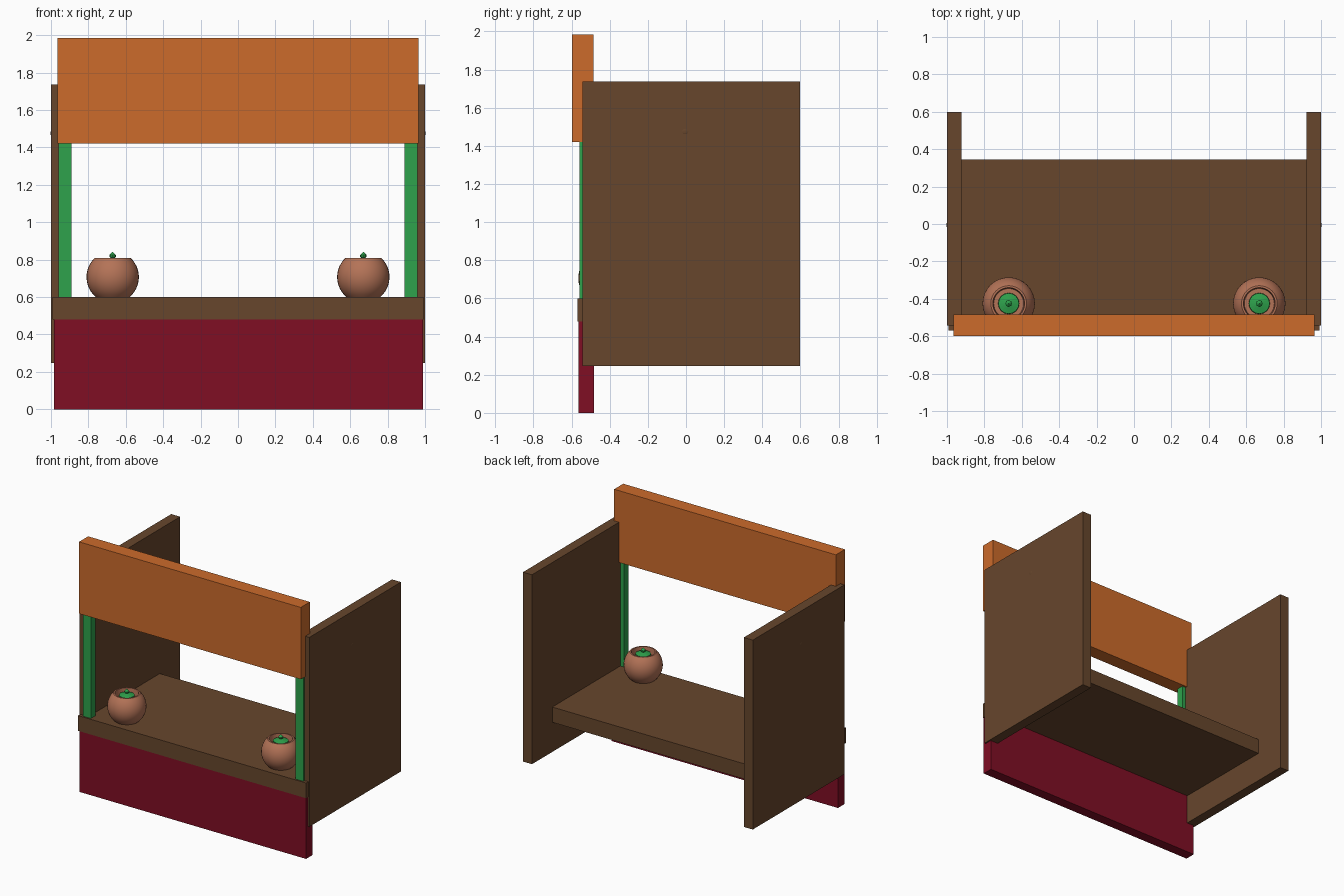
import bpy, bmesh, math

if "Cube" in bpy.data.objects:
    bpy.data.objects.remove(bpy.data.objects["Cube"])


def material(name, r, g, b):
    lin = [((c / 255 + 0.055) / 1.055) ** 2.4 for c in (r, g, b)]
    m = bpy.data.materials.new(name)
    m.diffuse_color = (*lin, 1)
    m.use_nodes = True
    m.node_tree.nodes["Principled BSDF"].inputs["Base Color"].default_value = m.diffuse_color
    return m


BROWN = material("wood brown", 103, 70, 44)
ORANGE = material("sign orange", 204, 107, 43)
GREEN = material("leaf green", 46, 162, 76)
MAROON = material("skirt maroon", 128, 14, 36)
CLAY = material("clay", 180, 115, 87)


def finish(name, bm, mat):
    bmesh.ops.recalc_face_normals(bm, faces=bm.faces)
    me = bpy.data.meshes.new(name)
    bm.to_mesh(me)
    bm.free()
    me.materials.append(mat)
    ob = bpy.data.objects.new(name, me)
    bpy.context.collection.objects.link(ob)
    return ob


def box(name, x0, x1, y0, y1, z0, z1, mat):
    bm = bmesh.new()
    bmesh.ops.create_cube(bm, size=1)
    for v in bm.verts:
        v.co = (x1 if v.co.x > 0 else x0, y1 if v.co.y > 0 else y0,
                z1 if v.co.z > 0 else z0)
    return finish(name, bm, mat)


def lathe(name, profile, x, y, mat, steps=32):
    # revolve (radius, height) points around a vertical axis
    bm = bmesh.new()
    vs = [bm.verts.new((x + r, y, z)) for r, z in profile]
    es = [bm.edges.new(p) for p in zip(vs, vs[1:])]
    bmesh.ops.spin(bm, geom=vs + es, cent=(x, y, 0), axis=(0, 0, 1),
                   angle=2 * math.pi, steps=steps)
    bmesh.ops.remove_doubles(bm, verts=bm.verts, dist=1e-4)
    return finish(name, bm, mat)


# sign board, counter and front skirt
box("sign_board", -0.965, 0.965, -0.598, -0.485, 1.42, 1.985, ORANGE)
box("counter", -0.992, 0.992, -0.57, 0.345, 0.48, 0.60, BROWN)
box("front_skirt", -0.985, 0.988, -0.565, -0.482, 0.0, 0.482, MAROON)

for s, side in ((-1, "left"), (1, "right")):
    # side panel and corner post
    box(side + "_panel", *sorted((s * 0.922, s)), -0.542, 0.598, 0.247, 1.737, BROWN)
    box(side + "_post", *sorted((s * 0.89, s * 0.96)), -0.558, -0.50, 0.59, 1.45, GREEN)

    # small peg on the outer face of the panel
    bm = bmesh.new()
    bmesh.ops.create_uvsphere(bm, u_segments=12, v_segments=6, radius=1)
    for v in bm.verts:
        v.co = (s * 0.998 + v.co.x * 0.004, -0.005 + v.co.y * 0.02, 1.475 + v.co.z * 0.015)
    finish(side + "_peg", bm, BROWN)

    # round pot with an open mouth
    px, py, pz, R = s * 0.67, -0.425, 0.707, 0.14
    arc = [math.radians(-50 + i * 97 / 12) for i in range(13)]
    prof = [(0, pz + R * math.sin(arc[0]))]
    prof += [(R * math.cos(a), pz + R * math.sin(a)) for a in arc]
    prof += [(0.085, 0.81), (0.08, 0.76), (0, 0.76)]
    pot = lathe(side + "_pot", prof, px, py, CLAY)
    bpy.context.view_layer.objects.active = pot
    pot.select_set(True)
    bpy.ops.object.shade_smooth_by_angle(angle=math.radians(35))
    pot.select_set(False)

    # plant inside the pot with a small bud on top
    lathe(side + "_plant", [(0, 0.755), (0.057, 0.755), (0.055, 0.795), (0, 0.808)],
          px, py, GREEN, 16)
    lathe(side + "_bud", [(0, 0.80), (0.018, 0.815), (0.018, 0.824), (0, 0.842)],
          px, py, GREEN, 8)
